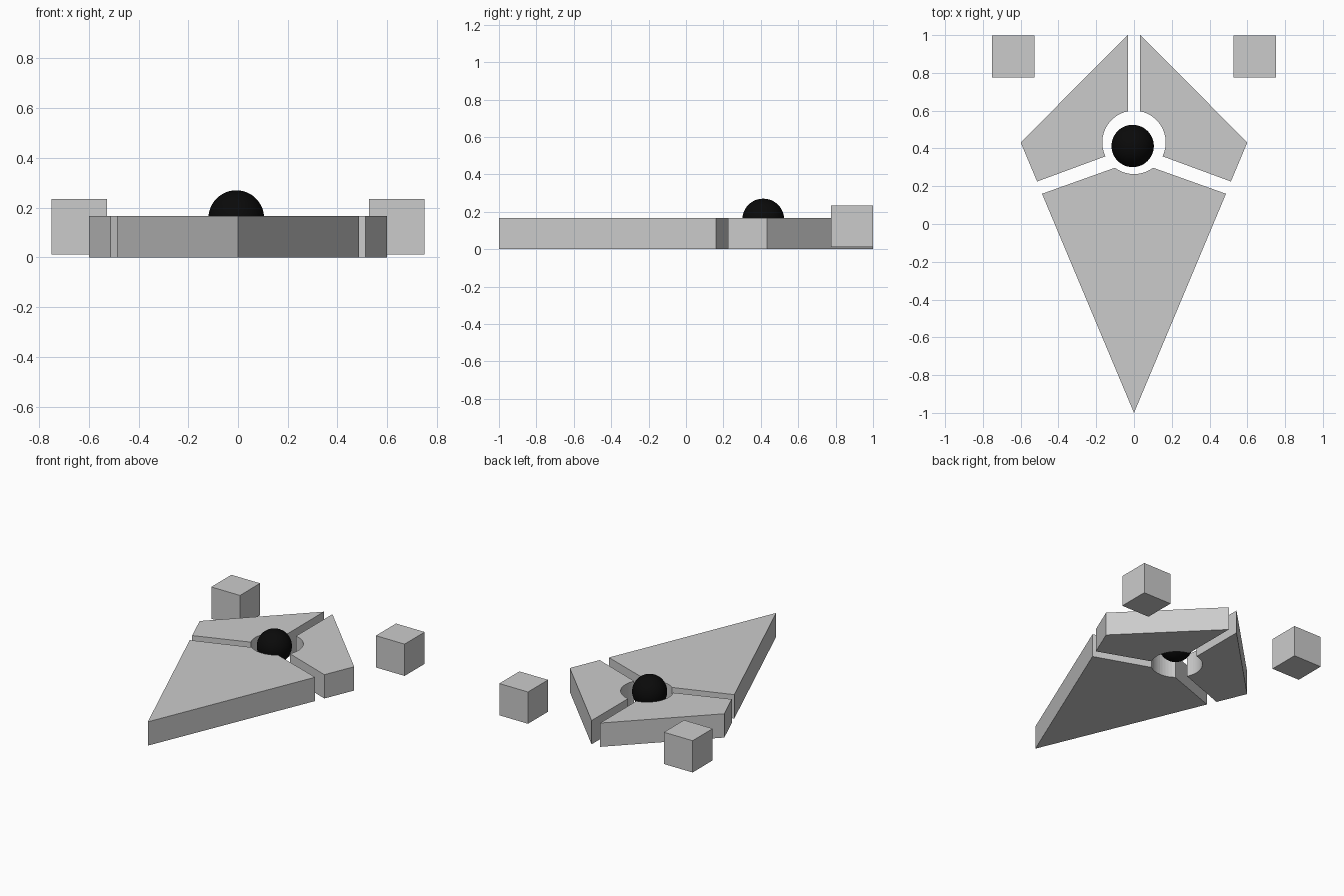
import bpy, bmesh
from math import radians, cos, sin
from mathutils import Matrix

if "Cube" in bpy.data.objects:
    bpy.data.objects.remove(bpy.data.objects["Cube"])

HOLE_Y, HOLE_R = 0.432, 0.168
THICK = 0.167


def arc(a0, a1, n):
    """Points along the round central opening, angles in degrees."""
    angles = [radians(a0 + (a1 - a0) * i / n) for i in range(n + 1)]
    return [(HOLE_R * cos(a), HOLE_Y + HOLE_R * sin(a)) for a in angles]


def finish(name, bm):
    bmesh.ops.recalc_face_normals(bm, faces=bm.faces)
    mesh = bpy.data.meshes.new(name)
    bm.to_mesh(mesh)
    bm.free()
    obj = bpy.data.objects.new(name, mesh)
    bpy.context.collection.objects.link(obj)
    return obj


def plate(name, outline):
    """Flat slab extruded upward from a 2D outline."""
    bm = bmesh.new()
    face = bm.faces.new([bm.verts.new((x, y, 0)) for x, y in outline])
    ext = bmesh.ops.extrude_face_region(bm, geom=[face])
    top = [g for g in ext["geom"] if isinstance(g, bmesh.types.BMVert)]
    bmesh.ops.translate(bm, verts=top, vec=(0, 0, THICK))
    return finish(name, bm)


def cube(name, centre, size):
    bm = bmesh.new()
    bmesh.ops.create_cube(bm, size=size, matrix=Matrix.Translation(centre))
    return finish(name, bm)


# Long front plate with a shallow bite from the opening
plate("front_plate", [(0, -1), (0.487, 0.16)] + arc(-53, -127, 10) + [(-0.487, 0.16)])

# Mirrored rear plates and the loose cubes beside them
wing = [(0.033, 1.0), (0.60, 0.432), (0.513, 0.225)] + arc(-26, 79, 14)
for side, s in (("right", 1), ("left", -1)):
    plate(f"rear_plate_{side}", [(s * x, y) for x, y in wing])
    cube(f"cube_{side}", (s * 0.639, 0.887, 0.123), 0.223)

# Black ball floating in the opening
bm = bmesh.new()
bmesh.ops.create_uvsphere(bm, u_segments=48, v_segments=24, radius=0.112,
                          matrix=Matrix.Translation((-0.007, 0.413, 0.158)))
ball = finish("ball", bm)
for p in ball.data.polygons:
    p.use_smooth = True
black = bpy.data.materials.new("black")
black.diffuse_color = (0.003, 0.003, 0.003, 1)
black.use_nodes = True
black.node_tree.nodes["Principled BSDF"].inputs["Base Color"].default_value = black.diffuse_color
ball.data.materials.append(black)
